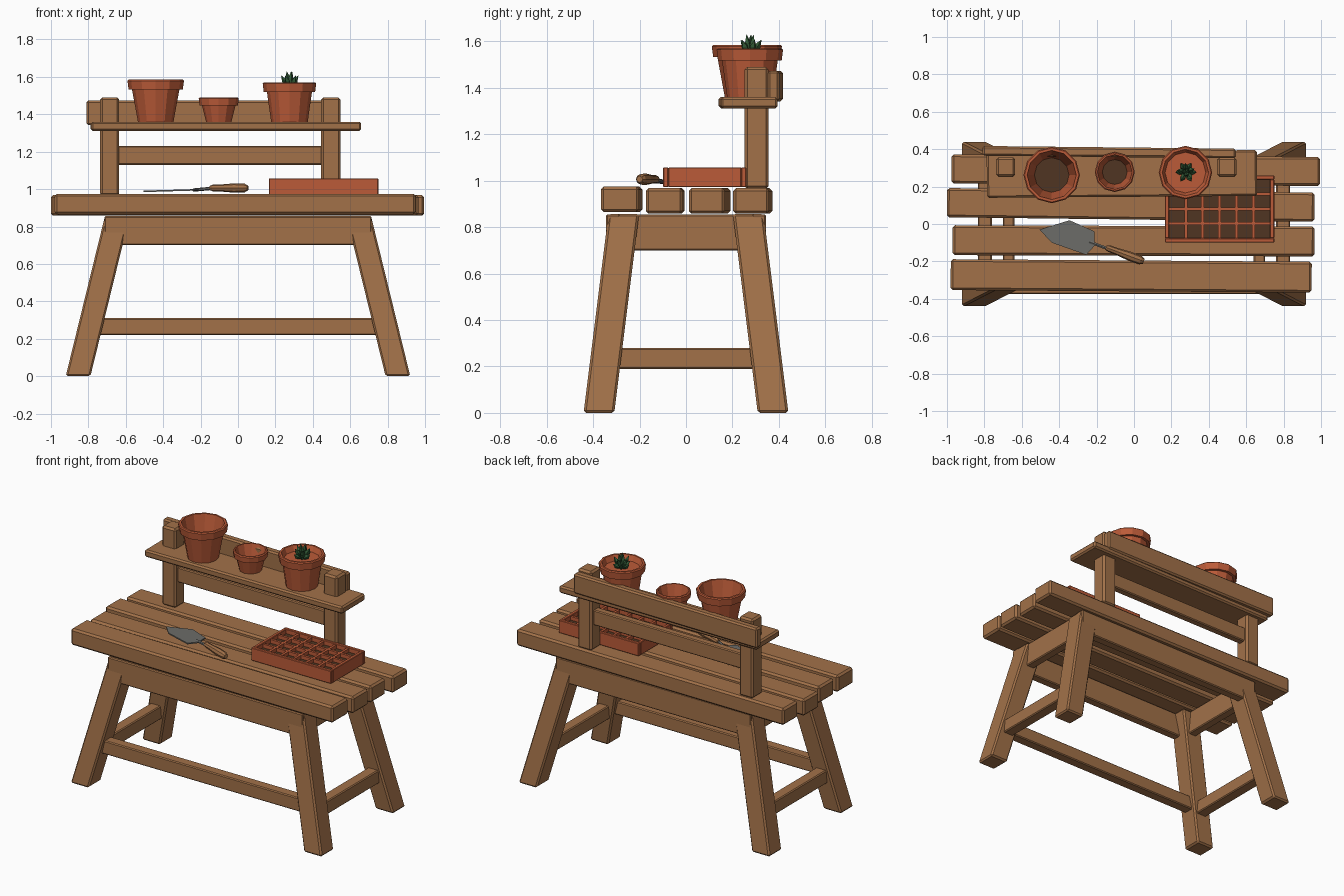
import bpy, bmesh, math
from mathutils import Vector, Matrix

cube = bpy.data.objects.get("Cube")
if cube:
    bpy.data.objects.remove(cube, do_unlink=True)


def material(name, rgb):
    m = bpy.data.materials.new(name)
    m.use_nodes = True
    m.diffuse_color = (*rgb, 1)
    m.node_tree.nodes["Principled BSDF"].inputs["Base Color"].default_value = (*rgb, 1)
    return m


WOOD = material("wood", (0.36, 0.165, 0.066))
CLAY = material("terracotta", (0.5, 0.105, 0.04))
SOIL = material("dark_soil", (0.08, 0.036, 0.016))
STEEL = material("steel", (0.15, 0.15, 0.14))
LEAF = material("leaf_green", (0.035, 0.11, 0.04))


def finish(name, bm, *mats):
    bmesh.ops.recalc_face_normals(bm, faces=bm.faces)
    me = bpy.data.meshes.new(name)
    bm.to_mesh(me)
    bm.free()
    for m in mats:
        me.materials.append(m)
    ob = bpy.data.objects.new(name, me)
    bpy.context.collection.objects.link(ob)
    return ob


def add_box(bm, lo, hi):
    lo, hi = Vector(lo), Vector(hi)
    vs = bmesh.ops.create_cube(bm, size=1)["verts"]
    for v in vs:
        v.co = (lo + hi) / 2 + v.co * (hi - lo)
    return vs


def bevel(bm, width):
    if width:
        bmesh.ops.bevel(bm, geom=bm.edges[:], offset=width, segments=1, affect='EDGES')


def box(name, lo, hi, turn=0, width=0.01, mat=WOOD):
    """Bevelled board between two corners, turned about its own upright axis."""
    bm = bmesh.new()
    add_box(bm, lo, hi)
    bevel(bm, width)
    mid = (Vector(lo) + Vector(hi)) / 2
    bmesh.ops.rotate(bm, verts=bm.verts, cent=mid,
                     matrix=Matrix.Rotation(math.radians(turn), 3, 'Z'))
    return finish(name, bm, mat)


# Table top planks: x range, y range, top height, turn
planks = [(-0.98, 0.95, -0.36, -0.195, 0.975, -0.4),
          (-0.97, 0.965, -0.17, -0.01, 0.968, -0.2),
          (-1.0, 0.965, 0.024, 0.18, 0.968, -0.7),
          (-0.975, 0.995, 0.21, 0.365, 0.968, -0.4)]
for i, (x0, x1, y0, y1, top, turn) in enumerate(planks):
    box(f"top_plank_{i + 1}", (x0, y0, top - 0.11), (x1, y1, top), turn, 0.012)

# Splayed legs, sheared so that the feet stay flat
for sx, side in ((1, "left"), (-1, "right")):
    for sy, end in ((-1, "front"), (1, "back")):
        bm = bmesh.new()
        add_box(bm, (-0.066, -0.066, 0), (0.066, 0.066, 0.857))
        bevel(bm, 0.01)
        for v in bm.verts:
            v.co.x += sx * (0.855 - 0.245 * v.co.z)
            v.co.y += sy * (0.375 - 0.125 * v.co.z)
        finish(f"{end}_{side}_leg", bm, WOOD)

    # End rails between front and back legs
    a, b = sorted((sx * 0.64, sx * 0.70))
    box(f"{side}_apron", (a, -0.25, 0.70), (b, 0.25, 0.855), width=0.006)
    a, b = sorted((sx * 0.76, sx * 0.835))
    box(f"{side}_stretcher", (a, -0.32, 0.19), (b, 0.32, 0.28), width=0.006)

# Long rails
for y0, end in ((-0.345, "front"), (0.285, "back")):
    box(f"{end}_apron", (-0.715, y0, 0.70), (0.715, y0 + 0.06, 0.855), width=0.006)
box("front_stretcher", (-0.78, -0.375, 0.22), (0.78, -0.305, 0.31), width=0.006)

# Shelf stand
box("right_post", (-0.737, 0.252, 0.965), (-0.635, 0.356, 1.49), width=0.012)
box("left_post", (0.445, 0.252, 0.965), (0.548, 0.356, 1.49), width=0.012)
box("stand_rail", (-0.66, 0.28, 1.13), (0.47, 0.33, 1.23), width=0.006)
box("shelf", (-0.787, 0.145, 1.312), (0.658, 0.39, 1.36), 0.4)
box("shelf_back_board", (-0.81, 0.358, 1.342), (0.545, 0.41, 1.473), -0.6)


# Pots turned from a profile of radius and height
def pot(name, x, y, rim, base, height, lip, fill, fill_mat, sides=12):
    z0, wall = 1.36, rim * 0.13
    neck = rim * 0.84
    z1, z2 = z0 + height - lip, z0 + height
    floor = z0 + fill
    inner = base - wall * 0.4 + (neck - base) * fill / height
    profile = [(0, z0), (base, z0), (neck, z1), (rim * 0.96, z1), (rim, z2 - 0.006),
               (rim - 0.006, z2), (rim - wall, z2), (min(inner, rim - wall), floor), (0, floor)]
    bm = bmesh.new()
    vs = [bm.verts.new((r, 0, z)) for r, z in profile]
    edges = [bm.edges.new(p) for p in zip(vs, vs[1:])]
    bmesh.ops.spin(bm, geom=vs + edges, axis=(0, 0, 1), cent=(0, 0, 0),
                   angle=math.tau, steps=sides, use_duplicate=False)
    bmesh.ops.remove_doubles(bm, verts=bm.verts, dist=0.0005)
    for f in bm.faces:
        if all(abs(v.co.z - floor) < 0.001 for v in f.verts):
            f.material_index = 1
    bmesh.ops.translate(bm, verts=bm.verts, vec=(x, y, 0))
    finish(name, bm, CLAY, fill_mat)


pot("large_pot", -0.44, 0.262, 0.151, 0.095, 0.225, 0.052, 0.04, SOIL)
pot("small_pot", -0.103, 0.278, 0.107, 0.068, 0.13, 0.042, 0.025, SOIL)
pot("plant_pot", 0.275, 0.275, 0.143, 0.098, 0.21, 0.052, 0.175, CLAY)

# Succulent: rings of pointed leaves leaning outward
bm = bmesh.new()
for count, lean, length, start in ((6, 55, 0.068, 0), (5, 32, 0.09, 0.4), (3, 10, 0.1, 0.9)):
    for k in range(count):
        turn = Matrix.Rotation(start + math.tau * k / count, 4, 'Z')
        tilt = Matrix.Rotation(math.radians(lean), 4, 'Y')
        place = Matrix.Translation((0.278, 0.277, 1.53))
        lift = Matrix.Translation((0, 0, length / 2))
        leaf = place @ turn @ tilt @ lift
        lower = Matrix.Translation((0, 0, -length * 0.1))
        bmesh.ops.create_cone(bm, cap_ends=True, segments=4, radius1=0.009, radius2=0.014,
                              depth=length * 0.5, matrix=leaf @ lower)
        tip = Matrix.Translation((0, 0, length * 0.325))
        bmesh.ops.create_cone(bm, cap_ends=True, segments=4, radius1=0.014, radius2=0.001,
                              depth=length * 0.35, matrix=leaf @ tip)
finish("succulent", bm, LEAF)

# Seed tray: rim walls, dividers and soil
X0, X1, Y0, Y1, Z0, Z1 = 0.165, 0.75, -0.098, 0.26, 0.972, 1.057
T = 0.022
bm = bmesh.new()
for lo, hi in (((X0, Y0), (X1, Y0 + T)), ((X0, Y1 - T), (X1, Y1)),
               ((X0, Y0 + T), (X0 + T, Y1 - T)), ((X1 - T, Y0 + T), (X1, Y1 - T))):
    add_box(bm, (*lo, Z0), (*hi, Z1))
bevel(bm, 0.003)
COLS, ROWS = 6, 4
for i in range(1, COLS):
    x = X0 + T + (X1 - X0 - 2 * T) * i / COLS
    add_box(bm, (x - 0.008, Y0 + T, Z0), (x + 0.008, Y1 - T, Z1 - 0.006))
for j in range(1, ROWS):
    y = Y0 + T + (Y1 - Y0 - 2 * T) * j / ROWS
    add_box(bm, (X0 + T, y - 0.008, Z0), (X1 - T, y + 0.008, Z1 - 0.006))
finish("seed_tray", bm, CLAY)
box("tray_soil", (X0 + 0.01, Y0 + 0.01, Z0 + 0.002), (X1 - 0.01, Y1 - 0.01, Z1 - 0.03),
    width=0, mat=SOIL)

# Trowel blade: a thin, slightly rising plate
outline = [(-0.505, -0.03), (-0.44, -0.10), (-0.255, -0.165), (-0.21, -0.115),
           (-0.21, -0.04), (-0.345, 0.02)]
bm = bmesh.new()
face = bm.faces.new([bm.verts.new((x, y, 0.992 + 0.03 * (x + 0.5))) for x, y in outline])
ext = bmesh.ops.extrude_face_region(bm, geom=[face])["geom"]
bmesh.ops.translate(bm, verts=[g for g in ext if isinstance(g, bmesh.types.BMVert)],
                    vec=(0, 0, -0.008))
finish("trowel_blade", bm, STEEL)


def rod(name, a, b, rings, sides, mat):
    """Round bar from a to b; rings give (position along it, radius)."""
    a, b = Vector(a), Vector(b)
    aim = (b - a).to_track_quat('Z', 'Y').to_matrix().to_4x4()
    bm = bmesh.new()
    loops = []
    for t, r in rings:
        vs = bmesh.ops.create_circle(bm, segments=sides, radius=r)["verts"]
        bmesh.ops.transform(bm, verts=vs, matrix=Matrix.Translation(a.lerp(b, t)) @ aim)
        loops.append(vs)
    for p, q in zip(loops, loops[1:]):
        for k in range(sides):
            n = (k + 1) % sides
            bm.faces.new((p[k], p[n], q[n], q[k]))
    bm.faces.new(loops[0])
    bm.faces.new(loops[-1])
    finish(name, bm, mat)


rod("trowel_neck", (-0.24, -0.095, 0.995), (-0.12, -0.14, 1.006), ((0, 0.009), (1, 0.009)), 6, STEEL)
rod("trowel_handle", (-0.15, -0.125, 1.006), (0.052, -0.2, 1.006),
    ((0, 0.012), (0.08, 0.018), (0.3, 0.019), (0.65, 0.025), (0.92, 0.023), (1, 0.014)), 8, WOOD)
